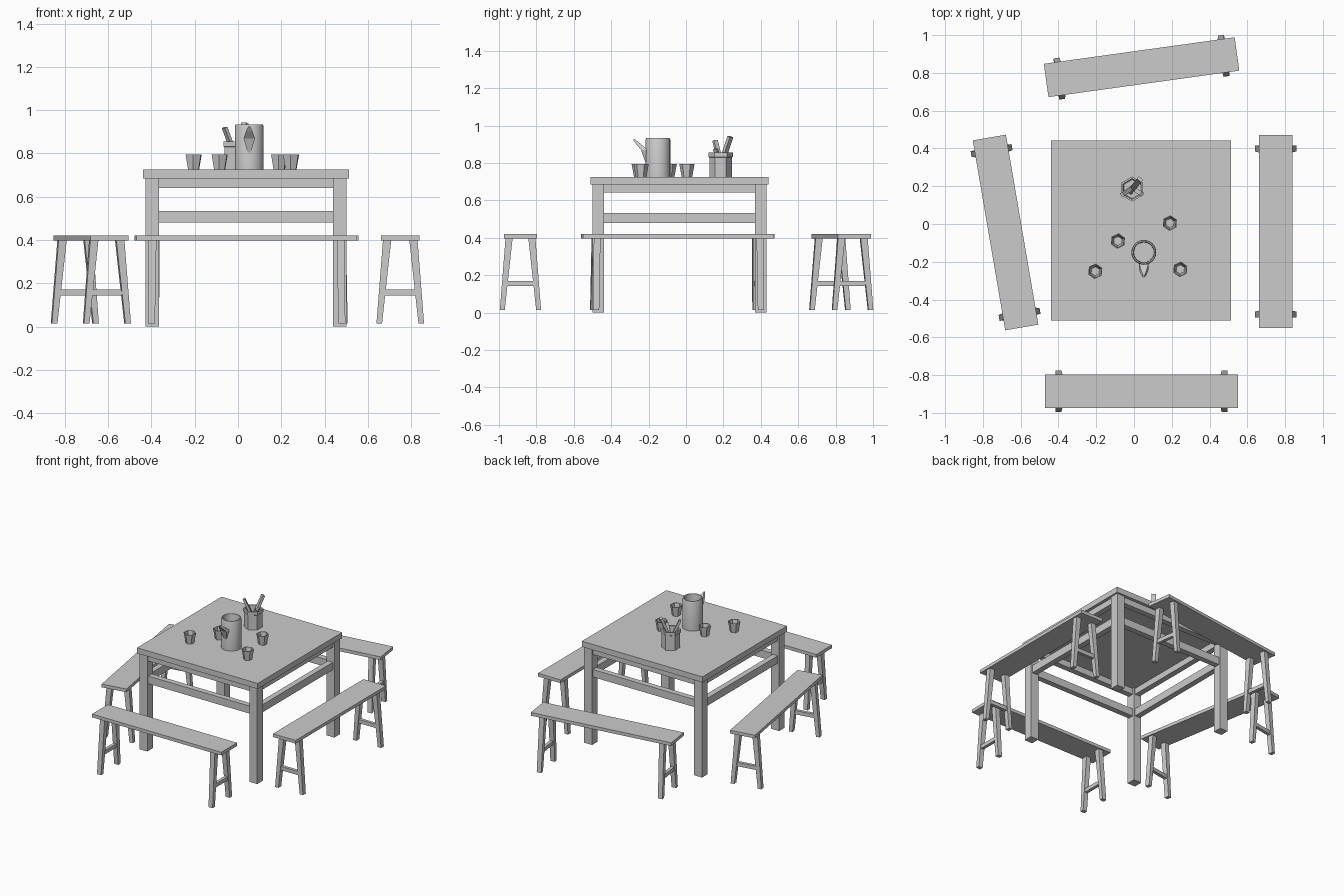
import bpy, bmesh, math
from mathutils import Vector, Matrix

cube = bpy.data.objects.get("Cube")
if cube:
    bpy.data.objects.remove(cube, do_unlink=True)

grey = bpy.data.materials.new("plain grey")
grey.use_nodes = True
grey.diffuse_color = (0.6, 0.6, 0.6, 1)
grey.node_tree.nodes["Principled BSDF"].inputs["Base Color"].default_value = (0.6, 0.6, 0.6, 1)


def finish(name, bm, place=None):
    bmesh.ops.recalc_face_normals(bm, faces=bm.faces)
    mesh = bpy.data.meshes.new(name)
    bm.to_mesh(mesh)
    bm.free()
    mesh.materials.append(grey)
    ob = bpy.data.objects.new(name, mesh)
    bpy.context.collection.objects.link(ob)
    if place:
        ob.matrix_world = place
    return ob


def loft(name, rings, place=None):
    """Skin between four-cornered sections given as (centre, half x, half y)."""
    bm = bmesh.new()
    loops = []
    for c, hx, hy in rings:
        corners = ((-hx, -hy), (hx, -hy), (hx, hy), (-hx, hy))
        loops.append([bm.verts.new(Vector(c) + Vector((x, y, 0))) for x, y in corners])
    for a, b in zip(loops, loops[1:]):
        for i in range(4):
            j = (i + 1) % 4
            bm.faces.new((a[i], a[j], b[j], b[i]))
    bm.faces.new(loops[0])
    bm.faces.new(loops[-1])
    return finish(name, bm, place)


def box(name, centre, size, place=None):
    x, y, z = centre
    h = size[2] / 2
    return loft(name, [((x, y, z - h), size[0] / 2, size[1] / 2),
                       ((x, y, z + h), size[0] / 2, size[1] / 2)], place)


def vessel(name, x, y, z, profile, sides, turn=0):
    """Open container turned from a (radius, height) profile."""
    bm = bmesh.new()
    loops = []
    for r, h in profile:
        angles = [math.radians(turn) + math.tau * i / sides for i in range(sides)]
        loops.append([bm.verts.new((r * math.cos(a), r * math.sin(a), h)) for a in angles])
    for a, b in zip(loops, loops[1:]):
        for i in range(sides):
            j = (i + 1) % sides
            bm.faces.new((a[i], a[j], b[j], b[i]))
    bm.faces.new(loops[0])
    bm.faces.new(loops[-1])
    return finish(name, bm, Matrix.Translation((x, y, z)))


def stick(name, start, end, width, depth):
    start, end = Vector(start), Vector(end)
    way = end - start
    place = Matrix.Translation((start + end) / 2) @ way.to_track_quat('Z', 'Y').to_matrix().to_4x4()
    return box(name, (0, 0, 0), (width, depth, way.length), place)


# Table
TOP = 0.725
table = Matrix.Translation((0.037, -0.035, 0))
box("table_top", (0, 0, 0.705), (0.952, 0.952, 0.04), table)
for sx in (-1, 1):
    for sy in (-1, 1):
        box("table_leg", (sx * 0.434, sy * 0.434, 0.343), (0.062, 0.062, 0.686), table)
for k in range(4):
    side = table @ Matrix.Rotation(k * math.pi / 2, 4, 'Z')
    box("table_apron", (0, -0.434, 0.664), (0.81, 0.04, 0.045), side)
    box("table_rail", (0, -0.434, 0.507), (0.81, 0.04, 0.054), side)


# Benches, built along x and then turned into place
def bench(name, x, y, degrees):
    place = Matrix.Translation((x, y, 0)) @ Matrix.Rotation(math.radians(degrees), 4, 'Z')
    box(name + "_seat", (0, 0, 0.409), (1.02, 0.178, 0.023), place)
    for sx in (-1, 1):
        for sy in (-1, 1):
            loft(name + "_leg", [((sx * 0.44, sy * 0.097, 0.015), 0.016, 0.013),
                                 ((sx * 0.435, sy * 0.061, 0.398), 0.018, 0.019)], place)
        box(name + "_crossbar", (sx * 0.439, 0, 0.157), (0.022, 0.16, 0.027), place)


bench("front_bench", 0.04, -0.885, 0)
bench("back_bench", 0.04, 0.83, 7.9)
bench("left_bench", 0.75, -0.04, 90)
bench("right_bench", -0.68, -0.045, 99.7)

# Cups
cup = [(0.028, 0), (0.041, 0.07), (0.036, 0.07), (0.024, 0.008)]
for x, y in ((-0.205, -0.25), (-0.085, -0.09), (0.19, 0.005), (0.245, -0.24)):
    vessel("cup", x, y, TOP, cup, 6, 25)

# Pitcher with a rounded rim and a pointed spout
pitcher = vessel("pitcher", 0.052, -0.15, TOP,
                 [(0.066, 0), (0.066, 0.2), (0.062, 0.21), (0.056, 0.21),
                  (0.054, 0.2), (0.052, 0.012)], 24)
bpy.ops.object.select_all(action='DESELECT')
pitcher.select_set(True)
bpy.context.view_layer.objects.active = pitcher
bpy.ops.object.shade_smooth_by_angle(angle=math.radians(35))
loft("pitcher_spout", [((0.052, -0.21, 0.805), 0.008, 0.008),
                       ((0.052, -0.222, 0.87), 0.026, 0.018),
                       ((0.052, -0.258, 0.905), 0.014, 0.012),
                       ((0.052, -0.277, 0.925), 0.004, 0.006)])

# Utensil holder with a raised rim, and the utensils in it
vessel("utensil_holder", -0.01, 0.185, TOP,
       [(0.06, 0), (0.06, 0.105), (0.066, 0.108), (0.066, 0.13),
        (0.055, 0.13), (0.05, 0.012)], 6, 30)
stick("utensil", (0.005, 0.2, 0.74), (-0.062, 0.155, 0.92), 0.025, 0.016)
stick("utensil", (-0.022, 0.17, 0.74), (0.032, 0.237, 0.94), 0.03, 0.018)
stick("utensil", (-0.01, 0.19, 0.75), (0.042, 0.158, 0.875), 0.022, 0.016)
